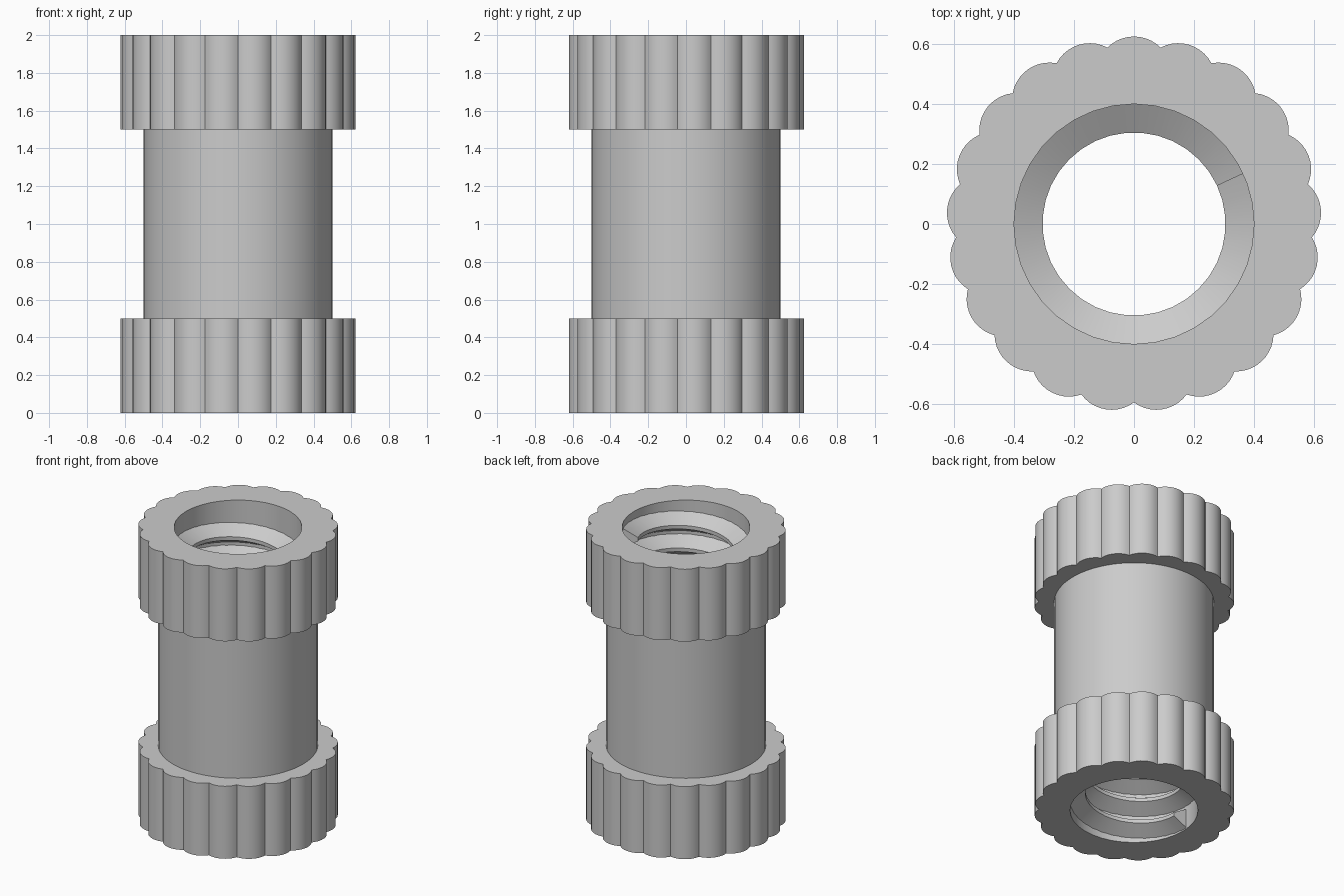
import bpy, bmesh, math

cube = bpy.data.objects.get("Cube")
if cube:
    bpy.data.objects.remove(cube, do_unlink=True)

BORE_R, SLEEVE_R = 0.40, 0.50
CREST_R, PITCH = 0.305, 0.1567

grey = bpy.data.materials.new("light grey")
grey.use_nodes = True
grey.diffuse_color = (0.6, 0.6, 0.6, 1)
grey.node_tree.nodes["Principled BSDF"].inputs["Base Color"].default_value = (0.6, 0.6, 0.6, 1)


def finish(bm, name):
    bmesh.ops.recalc_face_normals(bm, faces=bm.faces[:])
    mesh = bpy.data.meshes.new(name)
    bm.to_mesh(mesh)
    bm.free()
    mesh.materials.append(grey)
    obj = bpy.data.objects.new(name, mesh)
    bpy.context.collection.objects.link(obj)
    bpy.ops.object.select_all(action='DESELECT')
    obj.select_set(True)
    bpy.context.view_layer.objects.active = obj
    bpy.ops.object.shade_smooth_by_angle(angle=math.radians(30))
    return obj


def circle(radius, count):
    return [(radius * math.cos(math.tau * i / count), radius * math.sin(math.tau * i / count))
            for i in range(count)]


def lobed_outline(lobes=21, ring_r=0.5, lobe_r=0.125, steps=10):
    """Outer outline of a ring of overlapping circles, one lobe pointing to +y."""
    half = math.pi / lobes
    # angle around a lobe's own centre at which it meets its neighbour
    reach = half + math.asin(ring_r * math.sin(half) / lobe_r)
    pts = []
    for k in range(lobes):
        a = math.pi / 2 + math.tau * k / lobes
        for s in range(steps):
            b = a - reach + 2 * reach * s / steps
            pts.append((ring_r * math.cos(a) + lobe_r * math.cos(b),
                        ring_r * math.sin(a) + lobe_r * math.sin(b)))
    return pts


def pierced_prism(name, outer, inner, z0, z1):
    """Straight-sided solid between an outer and an inner outline."""
    bm = bmesh.new()
    rims = {z0: [], z1: []}
    for outline in (outer, inner):
        n = len(outline)
        low, high = ([bm.verts.new((x, y, z)) for x, y in outline] for z in (z0, z1))
        for i in range(n):
            j = (i + 1) % n
            bm.faces.new((low[i], low[j], high[j], high[i]))
            rims[z0].append(bm.edges.get((low[i], low[j])))
            rims[z1].append(bm.edges.get((high[i], high[j])))
    for edges in rims.values():
        bmesh.ops.triangle_fill(bm, edges=edges, use_beauty=True)
    return finish(bm, name)


# Knurled collars and the plain sleeve between them
bore = circle(BORE_R, 36)
pierced_prism("lower_collar", lobed_outline(), bore, 0.0, 0.5)
pierced_prism("upper_collar", lobed_outline(), bore, 1.5, 2.0)
pierced_prism("sleeve", circle(SLEEVE_R, 72), bore, 0.5, 1.5)

# Internal right-handed thread: a trapezoid swept along a helix
turns, start, z_start = 12 - 150 / 360, math.radians(175), 0.075
root_r, crest_half = BORE_R + 0.008, 0.0125
root_half = crest_half + (root_r - CREST_R) * math.tan(math.radians(30))
section = [(root_r, -root_half), (CREST_R, -crest_half), (CREST_R, crest_half), (root_r, root_half)]
steps = round(turns * 36)
bm = bmesh.new()
rows = []
for i in range(steps + 1):
    t = turns * i / steps
    a = start + math.tau * t
    rows.append([bm.verts.new((r * math.cos(a), r * math.sin(a), z_start + PITCH * t + dz))
                 for r, dz in section])
for p, q in zip(rows, rows[1:]):
    for k in range(4):
        m = (k + 1) % 4
        bm.faces.new((p[k], p[m], q[m], q[k]))
bm.faces.new(rows[0])
bm.faces.new(rows[-1])
finish(bm, "internal_thread")
